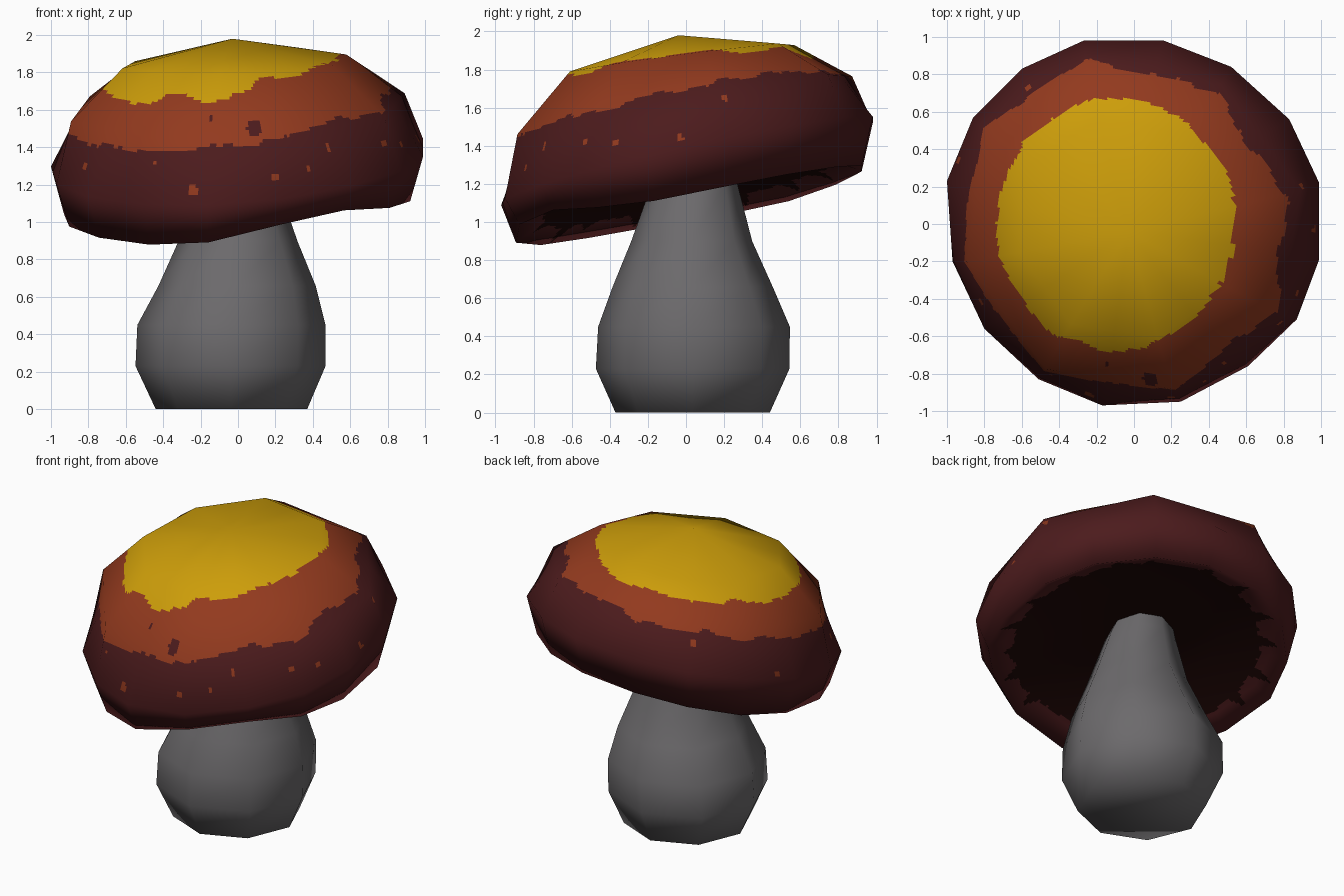
import bpy, math, random
from mathutils import Vector, noise

if "Cube" in bpy.data.objects:
    bpy.data.objects.remove(bpy.data.objects["Cube"])

random.seed(3)


def material(name, rgb):
    m = bpy.data.materials.new(name)
    m.diffuse_color = (*rgb, 1)
    m.use_nodes = True
    m.node_tree.nodes["Principled BSDF"].inputs["Base Color"].default_value = m.diffuse_color
    return m


YELLOW, ORANGE, RED, DARK = range(4)
cap_mats = [material("yellow", (0.61, 0.34, 0.003)), material("orange", (0.29, 0.042, 0.013)),
            material("dark red", (0.072, 0.011, 0.012)), material("blackish brown", (0.012, 0.002, 0.0015))]
grey = material("grey", (0.15, 0.144, 0.15))


def make_object(name, verts, faces, mats):
    me = bpy.data.meshes.new(name)
    me.from_pydata(verts, [], faces)
    for m in mats:
        me.materials.append(m)
    me.polygons.foreach_set("use_smooth", [True] * len(me.polygons))
    ob = bpy.data.objects.new(name, me)
    bpy.context.collection.objects.link(ob)
    return ob


def tube_faces(rows, cols):
    """Quads between consecutive rings."""
    return [(r * cols + c, r * cols + (c + 1) % cols,
             (r + 1) * cols + (c + 1) % cols, (r + 1) * cols + c)
            for r in range(rows - 1) for c in range(cols)]


# ---- stem: eight-sided bulb (centre x, centre y, radius, z)
stem_rings = [(-0.035, 0.035, 0.405, 0.0), (-0.04, 0.035, 0.508, 0.23), (-0.035, 0.042, 0.503, 0.45),
              (-0.005, 0.035, 0.42, 0.66), (0.0, 0.03, 0.317, 0.9), (-0.01, 0.045, 0.225, 1.2),
              (-0.03, 0.06, 0.17, 1.36)]
S = 8
sv = []
for cx, cy, r, z in stem_rings:
    for i in range(S):
        t = 2 * math.pi * i / S
        sv.append((cx + r * math.cos(t), cy + r * math.sin(t), z))
stem = make_object("stem", sv, tube_faces(len(stem_rings), S) + [tuple(reversed(range(S)))], [grey])

# ---- cap: tilted rings from underside centre over the rim to the apex
# (centre x, centre y, radius, z, slope x, slope y, front lift, back dip, eight-sided)
cap_rings = [(0, 0.03, 0, 1.27, 0, 0, 0, 0, 0), (0, 0.02, 0.50, 1.23, 0.07, 0.17, 0, 0, 0),
             (0, 0.02, 0.82, 1.14, 0.07, 0.22, 0.077, 0.03, 0),
             (0, 0.01, 0.93, 1.08, 0.065, 0.225, 0.11, 0.04, 0),
             (0, 0, 1.0, 1.32, 0.075, 0.225, 0, 0, 0), (-0.01, -0.02, 0.91, 1.615, 0.045, 0.185, 0, 0, 1),
             (-0.025, -0.03, 0.61, 1.865, 0.03, 0.13, 0, 0.03, 1), (-0.03, -0.04, 0, 1.98, 0, 0, 0, 0, 0)]
# slightly uneven outline of the cap
outline = [(.99, .22), (.83, .56), (.52, .84), (.16, .98), (-.27, .98), (-.6, .83), (-.86, .57), (-1, .23),
           (-.97, -.2), (-.8, -.56), (-.51, -.83), (-.17, -.97), (.25, -.95), (.61, -.76), (.87, -.51), (.99, -.19)]
C, ROWS, SUB = 16, len(cap_rings), 20


def cap_point(ring, i):
    cx, cy, r, z, a, b, lift, dip, octagon = ring
    if octagon and i % 2:    # midpoint of an octagon edge
        return (cap_point(ring, i - 1) + cap_point(ring, (i + 1) % C)) / 2
    ox, oy = outline[i]
    t = math.atan2(oy, ox)
    x, y = cx + r * ox, cy + r * oy
    bump = (lift * max(0, math.cos(t + math.radians(60))) ** 6
            - dip * max(0, math.cos(t - math.radians(148))) ** 6)
    return Vector((x, y, z + a * x + b * y + bump))


grid = [[cap_point(r, i) for i in range(C)] for r in cap_rings]


def cap_normal(r, i):
    if r == 0:
        return Vector((0, 0, -1))
    if r == ROWS - 1:
        return Vector((0, 0, 1))
    across = grid[r][(i + 1) % C] - grid[r][i - 1]
    along = (grid[r + 1][i] - grid[r][i]).normalized() + (grid[r][i] - grid[r - 1][i]).normalized()
    return across.cross(along).normalized()


normals = [[cap_normal(r, i) for i in range(C)] for r in range(ROWS)]


def blend(tab, r, i, fr, fi):
    low = tab[r][i].lerp(tab[r][(i + 1) % C], fi)
    if fr == 0:
        return low
    return low.lerp(tab[r + 1][i].lerp(tab[r + 1][(i + 1) % C], fi), fr)


# fine grid on the same facets, so painted edges can be ragged; the two poles are single points
cols = C * SUB
verts, vnorm, row_pos = [grid[0][0]], [normals[0][0]], []
for r in range(ROWS - 1):
    for s in range(SUB):
        if r + s == 0:
            continue
        row_pos.append(r + s / SUB)
        for c in range(cols):
            i, fi = c // SUB, (c % SUB) / SUB
            verts.append(blend(grid, r, i, s / SUB, fi))
            vnorm.append(blend(normals, r, i, s / SUB, fi).normalized())
verts.append(grid[-1][0])
vnorm.append(normals[-1][0])
top, last = len(verts) - 1, len(verts) - 1 - cols
faces = [tuple(k + 1 for k in f) for f in tube_faces(len(row_pos), cols)]
painted = len(faces)
faces += [(0, 1 + (c + 1) % cols, 1 + c) for c in range(cols)]
faces += [(last + c, last + (c + 1) % cols, top) for c in range(cols)]
cap = make_object("cap", verts, faces, cap_mats)

# painted specks: (angle in degrees, height, radius, colour)
specks = [(-153, 1.30, 0.02, ORANGE), (-119, 1.32, 0.014, ORANGE), (-105, 1.17, 0.03, ORANGE),
          (-78, 1.24, 0.023, ORANGE), (-66, 1.29, 0.016, ORANGE), (-57, 1.40, 0.018, ORANGE),
          (-34, 1.42, 0.018, ORANGE), (-23, 1.42, 0.018, ORANGE), (-2, 1.44, 0.02, ORANGE),
          (13, 1.65, 0.02, ORANGE), (128, 1.62, 0.02, ORANGE), (160, 1.36, 0.018, ORANGE),
          (-84, 1.50, 0.045, RED), (-101, 1.55, 0.015, RED)]
spikes = [(-math.pi + 2 * math.pi * (k + random.uniform(-0.3, 0.3)) / 18, random.uniform(0.04, 0.14))
          for k in range(18)]


def paint(p, row):
    x, y, z = p
    t = math.atan2(y, x)
    rag = noise.noise(p * 7) * 0.03 + noise.noise(p * 19) * 0.015
    if row < 3.0:    # underside, with streaks running to the rim
        reach = 0.78 + rag
        for a, length in spikes:
            d = abs((t - a + math.pi) % (2 * math.pi) - math.pi)
            reach = max(reach, 0.78 + length * (1 - d / 0.06))
        return DARK if math.hypot(x, y - 0.02) < reach else RED
    if row > 5 and math.hypot((x + 0.1) / 0.635, y / 0.67) < 1 + rag:
        return YELLOW
    for a, h, rad, col in specks:
        d = (t - math.radians(a) + math.pi) % (2 * math.pi) - math.pi
        if row > 3.2 and math.hypot(d * 0.95, z - h) < rad:
            return col
    return ORANGE if z - 0.12 * x - 0.21 * y > 1.6 + rag * 1.2 else RED


for n, p in enumerate(cap.data.polygons):
    if n < painted:
        p.material_index = paint(p.center, row_pos[n // cols] + 0.5 / SUB)
    else:
        p.material_index = DARK if n < painted + cols else YELLOW
cap.data.normals_split_custom_set_from_vertices(vnorm)
